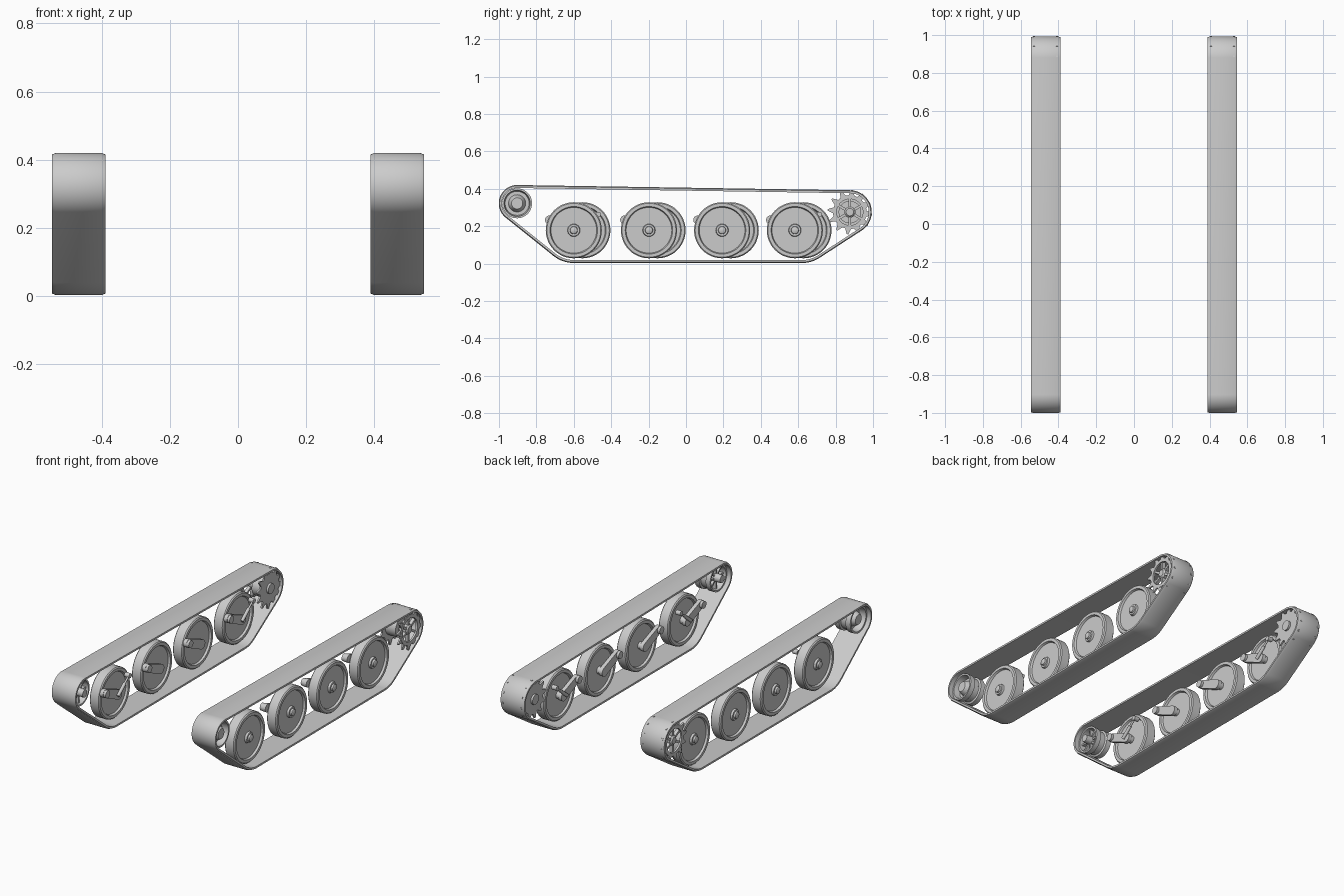
import bpy, bmesh, math
from mathutils import Vector

if "Cube" in bpy.data.objects:
    bpy.data.objects.remove(bpy.data.objects["Cube"])

grey = bpy.data.materials.new("plain grey")
grey.diffuse_color = (0.6, 0.6, 0.6, 1)
grey.use_nodes = True
grey.node_tree.nodes["Principled BSDF"].inputs["Base Color"].default_value = grey.diffuse_color

MID = 0.467                       # centre line of each track
IDLER = (-0.903, 0.322)
SPROCKET = (0.876, 0.275)


def finish(bm, name, side):
    """Mirror to the given side, close normals and add to the scene."""
    for v in bm.verts:
        v.co.x *= side
    bmesh.ops.recalc_face_normals(bm, faces=bm.faces)
    me = bpy.data.meshes.new(name)
    bm.to_mesh(me)
    bm.free()
    me.materials.append(grey)
    ob = bpy.data.objects.new(name, me)
    bpy.context.collection.objects.link(ob)
    bpy.context.view_layer.objects.active = ob
    for o in bpy.context.selected_objects:
        o.select_set(False)
    ob.select_set(True)
    bpy.ops.object.shade_smooth_by_angle(angle=math.radians(30))


def skin(bm, rings, closed):
    """Join rings of points with quads; cap the ends when not closed."""
    rows = [[bm.verts.new(p) for p in ring] for ring in rings]
    n = len(rows[0])
    for i in range(len(rows) if closed else len(rows) - 1):
        a, b = rows[i], rows[(i + 1) % len(rows)]
        for j in range(n):
            k = (j + 1) % n
            bm.faces.new((a[j], a[k], b[k], b[j]))
    if not closed:
        bm.faces.new(rows[0])
        bm.faces.new(rows[-1])


def lathe(bm, y, z, profile, closed=False, n=48):
    """Revolve (x, radius) pairs about an axis parallel to x."""
    ang = [2 * math.pi * j / n for j in range(n)]
    skin(bm, [[(x, y + r * math.cos(a), z + r * math.sin(a)) for a in ang]
              for x, r in profile], closed)


def prism(bm, outline, x0, x1):
    """Extrude a (y, z) outline along x."""
    skin(bm, [[(x, y, z) for y, z in outline] for x in (x0, x1)], False)


def capsule(a, b, ra, rb, n=12):
    """Outline of a rounded link between two points."""
    t = math.atan2(b[1] - a[1], b[0] - a[0])
    pts = []
    for c, r, s in ((b, rb, t - math.pi / 2), (a, ra, t + math.pi / 2)):
        pts += [(c[0] + r * math.cos(s + math.pi * i / n),
                 c[1] + r * math.sin(s + math.pi * i / n)) for i in range(n + 1)]
    return pts


def rod(bm, a, b, r, n=16):
    """Round rod between two points."""
    d = Vector(b) - Vector(a)
    u = d.orthogonal().normalized()
    w = d.normalized().cross(u)
    skin(bm, [[Vector(p) + r * (u * math.cos(2 * math.pi * i / n) + w * math.sin(2 * math.pi * i / n))
               for i in range(n)] for p in (a, b)], False)


def spokes(bm, c, count, r0, r1, w, x0, x1, phase=0):
    for i in range(count):
        a = 2 * math.pi * i / count + phase
        d, s = (math.cos(a), math.sin(a)), (-math.sin(a), math.cos(a))
        prism(bm, [(c[0] + d[0] * r + s[0] * h, c[1] + d[1] * r + s[1] * h)
                   for r, h in ((r0, -w), (r1, -w), (r1, w), (r0, w))], x0, x1)


def track_belt(side, wheel_ys):
    # Taut loop around the idler, sprocket and the two end wheels
    circles = [(*IDLER, 0.098), (*SPROCKET, 0.117),
               (-0.6, 0.178, 0.175), (0.62, 0.178, 0.175)]
    section = [(0.388, -0.016), (0.388, -0.005), (0.400, 0.0),
               (0.534, 0.0), (0.546, -0.005), (0.546, -0.016)]
    bm = bmesh.new()
    rings = []
    for i in range(144):
        a = 2 * math.pi * i / 144
        c, s = math.cos(a), math.sin(a)
        y, z, r = max(circles, key=lambda k: k[0] * c + k[1] * s + k[2])
        rings.append([(x, y + (r + o) * c, z + (r + o) * s) for x, o in section])
    skin(bm, rings, True)
    finish(bm, "track_belt", side)


def road_wheel(side, y, damped):
    z = 0.178
    # Wheel with thick tyre, dished disc and hub cap
    bm = bmesh.new()
    lathe(bm, y, z, [(0.446, 0.03), (0.446, 0.122), (0.434, 0.127), (0.434, 0.144),
                     (0.440, 0.150), (0.494, 0.150), (0.500, 0.144), (0.500, 0.127),
                     (0.488, 0.122), (0.488, 0.034), (0.500, 0.031), (0.500, 0.021),
                     (0.510, 0.019), (0.514, 0.012)])
    finish(bm, "road_wheel", side)
    # Trailing swing arm with pivot stub
    bm = bmesh.new()
    pivot = (y - 0.13, z + 0.055)
    prism(bm, capsule((y, z), pivot, 0.028, 0.024), 0.405, 0.428)
    lathe(bm, y, z, [(0.428, 0.022), (0.447, 0.022)], n=24)
    lathe(bm, *pivot, [(0.39, 0.022), (0.428, 0.022)], n=24)
    finish(bm, "swing_arm", side)
    # Shock absorber on the end wheels
    if damped:
        bm = bmesh.new()
        top = (y + 0.085, z + 0.085)
        rod(bm, (0.400, y - 0.02, z), (0.400, y + 0.045, z + 0.053), 0.010)
        rod(bm, (0.400, y + 0.04, z + 0.049), (0.400, *top), 0.006)
        lathe(bm, *top, [(0.39, 0.014), (0.422, 0.014)], n=20)
        finish(bm, "shock_absorber", side)


def idler_wheel(side):
    y, z = IDLER
    bm = bmesh.new()
    # Twin rims around a recessed, domed disc
    lathe(bm, y, z, [(0.462, 0.02), (0.462, 0.066), (0.415, 0.070), (0.415, 0.080),
                     (0.445, 0.080), (0.450, 0.070), (0.484, 0.070), (0.489, 0.080),
                     (0.520, 0.080), (0.520, 0.070), (0.480, 0.064), (0.480, 0.046),
                     (0.512, 0.036), (0.520, 0.030), (0.520, 0.012)])
    lathe(bm, y, z, [(0.39, 0.022), (0.465, 0.026)], n=24)
    spokes(bm, IDLER, 8, 0.02, 0.07, 0.005, 0.43, 0.464)
    finish(bm, "idler_wheel", side)


def drive_sprocket(side):
    y, z = SPROCKET
    gear = []
    for i in range(12):
        for off, r in ((-11, 0.088), (-2, 0.119), (2, 0.119), (11, 0.088)):
            a = math.radians(24 + 30 * i + off)
            gear.append((y + r * math.cos(a), z + r * math.sin(a)))
    bm = bmesh.new()
    # Solid toothed plate inboard
    prism(bm, gear, 0.402, 0.412)
    # Open toothed ring outboard, made from teeth and an annular rim
    lathe(bm, y, z, [(0.524, 0.070), (0.524, 0.090), (0.536, 0.090), (0.536, 0.070)], True)
    for i in range(12):
        q = gear[4 * i:4 * i + 4]
        prism(bm, q, 0.525, 0.535)
    spokes(bm, SPROCKET, 6, 0.02, 0.074, 0.007, 0.508, 0.528, math.pi / 6)
    # Drum and hub
    lathe(bm, y, z, [(0.410, 0.060), (0.480, 0.060), (0.480, 0.030), (0.525, 0.030),
                     (0.535, 0.020)])
    lathe(bm, y, z, [(0.39, 0.030), (0.405, 0.030)], n=24)
    finish(bm, "drive_sprocket", side)


WHEELS = (-0.6, -0.198, 0.193, 0.582)
for side, shift in ((1, 0.0), (-1, 0.046)):     # left wheels sit slightly further back
    ys = [w + shift for w in WHEELS]
    track_belt(side, ys)
    idler_wheel(side)
    drive_sprocket(side)
    for i, wy in enumerate(ys):
        road_wheel(side, wy, i in (0, 3))
